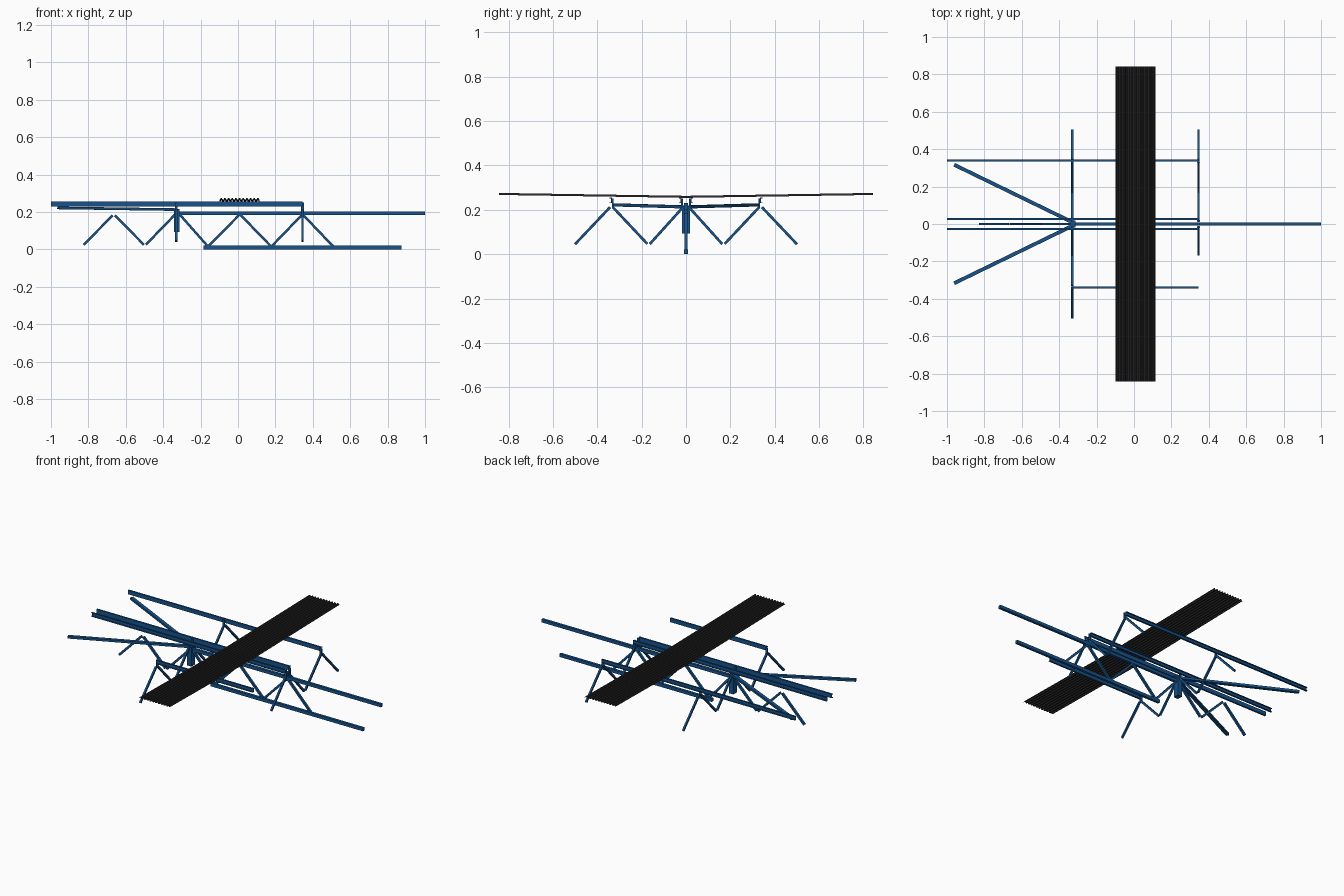
import bpy, bmesh
from mathutils import Vector

if "Cube" in bpy.data.objects:
    bpy.data.objects.remove(bpy.data.objects["Cube"])


def material(name, color):
    m = bpy.data.materials.new(name)
    m.diffuse_color = color
    m.use_nodes = True
    m.node_tree.nodes["Principled BSDF"].inputs["Base Color"].default_value = m.diffuse_color
    return m


BLUE = material("blue_steel", (0.008, 0.085, 0.26, 1))
DARK = material("dark_sheet", (0.022, 0.022, 0.022, 1))


def make(name, verts, faces, mat):
    me = bpy.data.meshes.new(name)
    me.from_pydata(verts, [], faces)
    bm = bmesh.new()
    bm.from_mesh(me)
    bmesh.ops.recalc_face_normals(bm, faces=bm.faces)
    bm.to_mesh(me)
    bm.free()
    me.materials.append(mat)
    ob = bpy.data.objects.new(name, me)
    bpy.context.collection.objects.link(ob)
    return ob


def extrude(name, profile, a, b, mat=BLUE):
    """Sweep a closed (side, up) profile from a to b."""
    a, b = Vector(a), Vector(b)
    d = (b - a).normalized()
    ref = Vector((0, 0, 1)) if abs(d.z) < 0.99 else Vector((1, 0, 0))
    side = ref.cross(d).normalized()
    up = d.cross(side)
    n = len(profile)
    verts = [p + side * s + up * u for p in (a, b) for s, u in profile]
    faces = [(i, (i + 1) % n, n + (i + 1) % n, n + i) for i in range(n)]
    faces += [tuple(range(n)), tuple(range(n, 2 * n))]
    return make(name, verts, faces, mat)


def bar(name, a, b, w=0.013, h=0.013):
    w, h = w / 2, h / 2
    return extrude(name, [(-w, -h), (w, -h), (w, h), (-w, h)], a, b)


XL, XR, YP = -0.33, 0.345, 0.34

# Main truss along x: chords and zigzag web
bar("top_chord", (-0.32, 0, 0.194), (1, 0, 0.194), 0.016, 0.02)
bar("bottom_chord", (-0.185, 0, 0.01), (0.875, 0, 0.01), 0.016, 0.02)
web = [(-0.31, 0.185), (-0.16, 0.015), (0.01, 0.188), (0.178, 0.015),
       (XR, 0.188), (0.51, 0.015)]
for p, q in zip(web, web[1:]):
    bar("main_web", (p[0], 0, p[1]), (q[0], 0, q[1]))

# Web bars continuing beyond the column, without chords
ends = [(-0.825, 0.025), (-0.67, 0.182), (-0.658, 0.182), (-0.503, 0.025),
        (-0.493, 0.025), (-0.338, 0.185)]
for p, q in zip(ends[::2], ends[1::2]):
    bar("left_web", (p[0], 0, p[1]), (q[0], 0, q[1]))

# Cross truss web bars along y
cross = [((0.015, 0.21), (0.163, 0.046)), ((0.174, 0.046), (0.33, 0.212)),
         ((0.342, 0.212), (0.5, 0.045))]
for x in (XL, XR):
    for s in (1, -1):
        use = cross[:1] if (x == XR and s < 0) else cross
        for p, q in use:
            bar("cross_web", (x, s * p[0], p[1]), (x, s * q[0], q[1]), 0.011, 0.012)

# Column stub and node blocks
bar("column", (-0.327, 0, 0.093), (-0.327, 0, 0.215), 0.036, 0.03)
bar("node_block", (XR, 0, 0.19), (XR, 0, 0.23), 0.016, 0.016)

# Horizontal braces fanning out from the column
for s in (1, -1):
    bar("brace", (XL, s * 0.01, 0.213), (-0.962, s * 0.317, 0.222), 0.02, 0.014)

# Channel purlins on cleats
T, W, H = 0.003, 0.011, 0.025
for y, x0, s in ((YP, -1, 1), (0.027, -1, 1), (-0.027, -1, -1), (-YP, XL, -1)):
    prof = [(-W / 2, -H / 2), (W / 2, -H / 2), (W / 2, -H / 2 + T),
            (-W / 2 + T, -H / 2 + T), (-W / 2 + T, H / 2 - T),
            (W / 2, H / 2 - T), (W / 2, H / 2), (-W / 2, H / 2)]
    extrude("purlin", [(u * s, v) for u, v in prof], (x0, y, 0.2425), (XR, y, 0.2425))
    for x in (XL, XR):
        yc = y - s * 0.009
        if x == XR and y == -YP:
            continue
        bar("purlin_cleat", (x, yc, 0.207), (x, yc, 0.25), 0.007, 0.014)

# Two ribbed roof sheets rising gently from the centre valley
ribs, x0, x1 = 11, -0.1, 0.115
pitch = (x1 - x0) / ribs
outline = [(x0, 0)]
for i in range(ribs):
    outline += [(x0 + (i + f) * pitch, h)
                for f, h in ((0.25, 0), (0.42, 0.008), (0.68, 0.008), (0.85, 0))]
outline.append((x1, 0))
for s in (1, -1):
    n = len(outline)
    verts = [(x, y * s, z + h) for y, z in ((0, 0.2545), (0.842, 0.2675)) for x, h in outline]
    faces = [(i, i + 1, n + i + 1, n + i) for i in range(n - 1)]
    sheet = make("roof_sheet", verts, faces, DARK)
    sol = sheet.modifiers.new("thickness", "SOLIDIFY")
    sol.thickness = 0.0012
    sol.offset = 0
